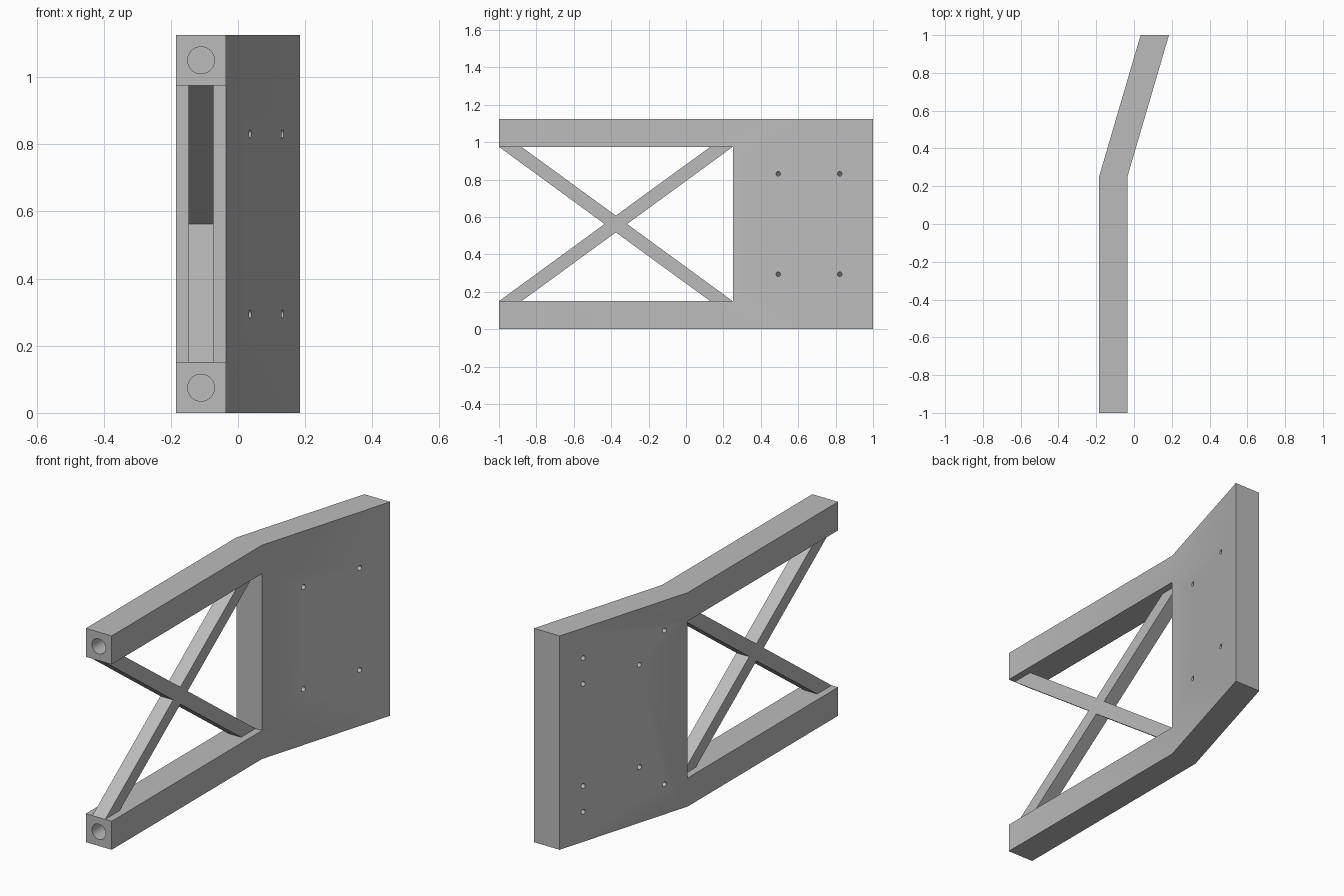
import bpy, bmesh
from mathutils import Vector

old = bpy.data.objects.get("Cube")
if old:
    bpy.data.objects.remove(old, do_unlink=True)

HEIGHT, RAIL, FOLD = 1.125, 0.15, 0.25
SIDE = 0.185

grey = bpy.data.materials.new("plain grey")
grey.use_nodes = True
grey.diffuse_color = (0.5, 0.5, 0.5, 1)
grey.node_tree.nodes["Principled BSDF"].inputs["Base Color"].default_value = (0.5, 0.5, 0.5, 1)


def prism(name, outline, depth):
    """Extrude a closed 3D outline along a depth vector."""
    bm = bmesh.new()
    face = bm.faces.new([bm.verts.new(p) for p in outline])
    new = bmesh.ops.extrude_face_region(bm, geom=[face])["geom"]
    verts = [v for v in new if isinstance(v, bmesh.types.BMVert)]
    bmesh.ops.translate(bm, verts=verts, vec=depth)
    bmesh.ops.recalc_face_normals(bm, faces=bm.faces)
    mesh = bpy.data.meshes.new(name)
    bm.to_mesh(mesh)
    bm.free()
    mesh.materials.append(grey)
    obj = bpy.data.objects.new(name, mesh)
    bpy.context.collection.objects.link(obj)
    return obj


def cut(target, cutter):
    """Subtract the cutter, then discard it."""
    cutter.hide_render = True
    mod = target.modifiers.new("cut", "BOOLEAN")
    mod.operation, mod.solver, mod.object = "DIFFERENCE", "EXACT", cutter
    bpy.context.view_layer.objects.active = target
    bpy.ops.object.modifier_apply(modifier=mod.name)
    bpy.data.objects.remove(cutter, do_unlink=True)


def drill(target, start, axis, radius, depth, sides):
    """Round hole going from just outside the start point along the axis."""
    axis = Vector(axis).normalized()
    bpy.ops.mesh.primitive_cylinder_add(
        vertices=sides, radius=radius, depth=depth + 0.02,
        location=Vector(start) + axis * (depth - 0.02) / 2,
        rotation=axis.to_track_quat("Z", "Y").to_euler())
    cutter = bpy.context.object
    cutter.data.materials.append(grey)
    cut(target, cutter)


# Bent frame: plan outline extruded upwards
plan = [(-SIDE, -1), (RAIL - SIDE, -1), (RAIL - SIDE, FOLD),
        (SIDE, 1), (SIDE - RAIL, 1), (-SIDE, FOLD)]
frame = prism("bent_frame", [(x, y, 0) for x, y in plan], (0, 0, HEIGHT))

# Open gap between the two rails
gap = [(-1, -2), (1, -2), (1, FOLD), (-1, FOLD)]
cut(frame, prism("gap_cutter", [(x, y, RAIL) for x, y in gap],
                 (0, 0, HEIGHT - 2 * RAIL)))

# Round sockets in the rail ends
rail_x = RAIL / 2 - SIDE
for z in (RAIL / 2, HEIGHT - RAIL / 2):
    drill(frame, (rail_x, -1, z), (0, 1, 0), 0.04, 0.4, 32)

# Screw holes square to the bent plate: inner ones go through, outer ones are blind
slope = (2 * SIDE - RAIL) / (1 - FOLD)
for ys, inset, depth in (((0.533, 0.862), 0.294, 0.18), ((0.386, 0.862), 0.158, 0.08)):
    for y in ys:
        for z in (inset, HEIGHT - inset):
            drill(frame, (slope * (y - FOLD) - SIDE, y, z), (1, -slope, 0), 0.0125, depth, 16)

# Crossed brace filling the gap
half_l, half_h = (1 + FOLD) / 2, HEIGHT / 2 - RAIL
half = [(0.06, 0), (half_l, half_h), (half_l - 0.12, half_h),
        (0, 0.045), (0.12 - half_l, half_h), (-half_l, half_h)]
cross = half + [(-y, -z) for y, z in half]
prism("cross_brace", [(rail_x - RAIL / 4, y + FOLD - half_l, z + HEIGHT / 2) for y, z in cross],
      (RAIL / 2, 0, 0))

# Round hole walls shade smoothly, edges stay sharp
bpy.ops.object.select_all(action="DESELECT")
frame.select_set(True)
bpy.context.view_layer.objects.active = frame
bpy.ops.object.shade_smooth_by_angle(angle=0.5)
frame.data.update()
